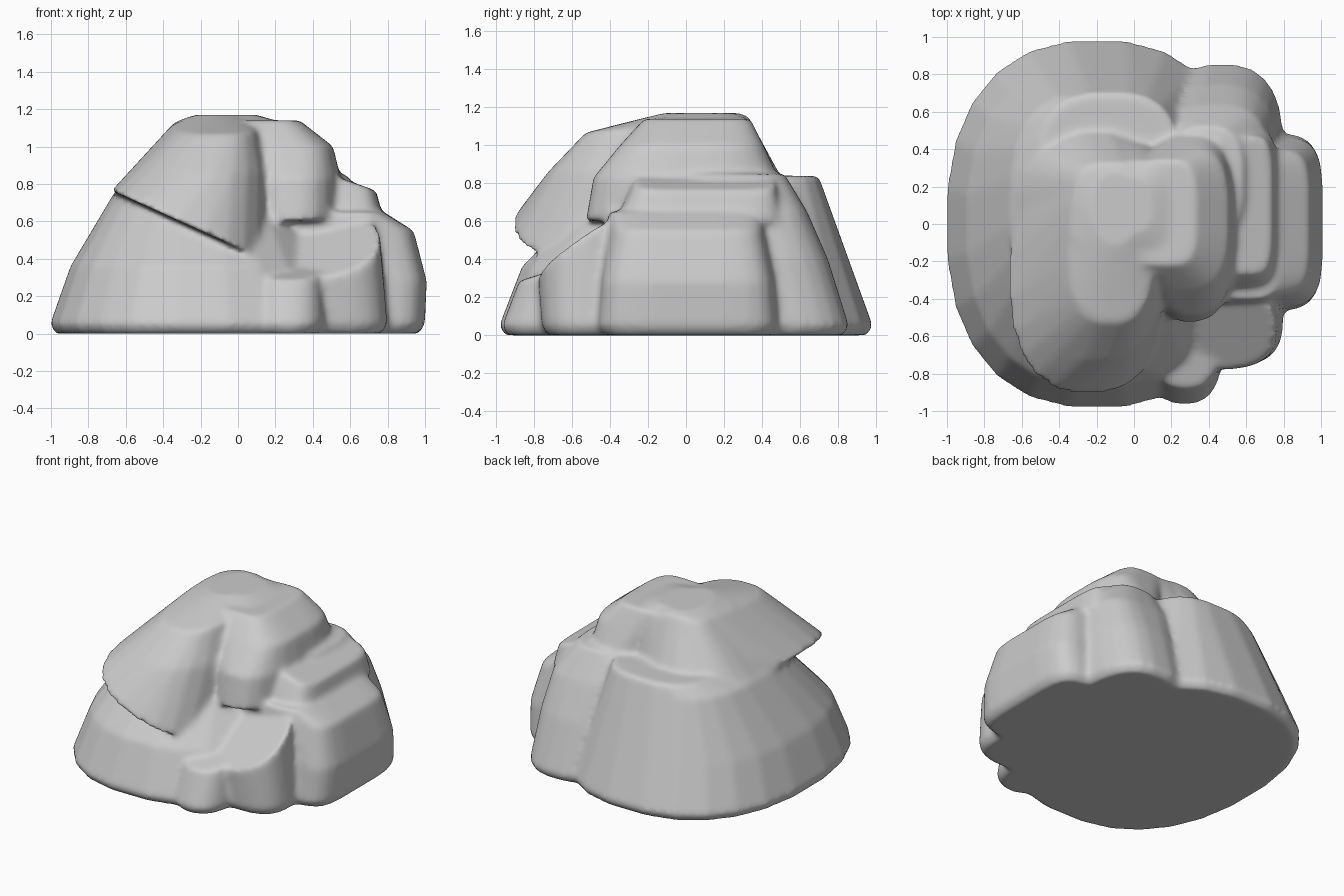
import bpy
import bmesh
from math import cos, sin, tau, copysign

default = bpy.data.objects.get("Cube")
if default:
    bpy.data.objects.remove(default, do_unlink=True)

stone = bpy.data.materials.new("grey stone")
stone.use_nodes = True
grey = (.6, .6, .6, 1)
stone.diffuse_color = grey
stone.node_tree.nodes["Principled BSDF"].inputs["Base Color"].default_value = grey

bm = bmesh.new()
SIDES = 24


def ring(centre, radii, height, squareness, slope_x=0, slope_y=0):
    """Corners of a rounded section, optionally lying on a sloping plane."""
    corners = []
    for step in range(SIDES):
        angle = tau * (step + .5) / SIDES
        across, along = [
            radius * copysign(abs(unit) ** (2 / squareness), unit)
            for radius, unit in zip(radii, (cos(angle), sin(angle)))]
        rise = slope_x * across + slope_y * along
        corners.append((centre[0] + across, centre[1] + along, height + rise))
    return corners


def add_chunk(*rings):
    """Wrap a stack of sections in one faceted stone mass."""
    corners = [bm.verts.new(point) for section in rings for point in section]
    hull = bmesh.ops.convex_hull(bm, input=corners)
    unused = {item for item in hull["geom_interior"] + hull["geom_unused"]
              if isinstance(item, bmesh.types.BMVert)}
    bmesh.ops.delete(bm, geom=list(unused), context='VERTS')


def add_grounded_chunk(centre, radii, squareness, *rings):
    """Add a mass that stands on the ground with a slightly worn foot."""
    worn = [radius - .03 for radius in radii]
    add_chunk(ring(centre, worn, 0, squareness),
              ring(centre, radii, .05, squareness), *rings)


# broad main mass on the left and back, with a ledge behind the crown
add_grounded_chunk(
    (-.2, 0), (.81, .99), 2.4,
    ring((-.2, 0), (.7, .87), .36, 2.4),
    ring((-.2, .12), (.46, .6), .76, 2.6),
    ring((-.13, .2), (.38, .5), .84, 3))

# crown, joining the back of the main mass to the top
add_chunk(
    ring((-.22, .07), (.43, .42), .76, 3),
    ring((-.05, .08), (.28, .26), 1.13, 4),
    ring((-.05, .1), (.15, .16), 1.17, 3))

# overhanging slab on the front left
add_chunk(
    ring((-.25, -.3), (.43, .62), .57, 2.4, slope_x=-.45),
    ring((-.2, -.12), (.38, .61), .86, 2.4),
    ring((-.12, -.1), (.23, .43), 1.11, 2.8, slope_y=.1),
    ring((-.1, .08), (.13, .2), 1.17, 2))

# right shoulder, leaving a groove against the slab
add_chunk(
    ring((.3, 0), (.25, .53), .6, 2.6),
    ring((.3, 0), (.25, .49), .83, 2.6),
    ring((.28, .03), (.23, .38), 1, 3),
    ring((.16, .06), (.17, .28), 1.14, 4))

# upper step on the right
add_chunk(
    ring((.54, .07), (.24, .44), .6, 5),
    ring((.58, .1), (.16, .37), .82, 5, slope_x=-.35))

# lower step and right flank
add_grounded_chunk(
    (.6, .01), (.4, .48), 5,
    ring((.6, .01), (.41, .46), .28, 5),
    ring((.6, .01), (.34, .4), .55, 5),
    ring((.5, 0), (.28, .41), .65, 5))

# back right buttress
add_grounded_chunk(
    (.47, .4), (.33, .46), 2.6,
    ring((.45, .35), (.32, .4), .4, 2.6),
    ring((.42, .3), (.3, .34), .65, 3),
    ring((.38, .22), (.2, .3), .85, 3))

# sloping hollow at the front right, with a low lip on its left
add_grounded_chunk(
    (.27, -.7), (.2, .27), 2.4,
    ring((.28, -.67), (.17, .21), .35, 2.4, slope_y=.3))
add_grounded_chunk(
    (.5, -.5), (.3, .26), 2.8,
    ring((.45, -.56), (.31, .22), .45, 2.6, slope_x=.2, slope_y=.7))

bmesh.ops.recalc_face_normals(bm, faces=bm.faces)
mesh = bpy.data.meshes.new("boulder")
bm.to_mesh(mesh)
bm.free()
mesh.materials.append(stone)
boulder = bpy.data.objects.new("boulder", mesh)
bpy.context.collection.objects.link(boulder)

# fuse the masses and wear down their edges
fuse = boulder.modifiers.new("fuse", 'REMESH')
fuse.mode = 'VOXEL'
fuse.voxel_size = .018
fuse.use_smooth_shade = True
wear = boulder.modifiers.new("wear", 'SMOOTH')
wear.factor = .5
wear.iterations = 12
